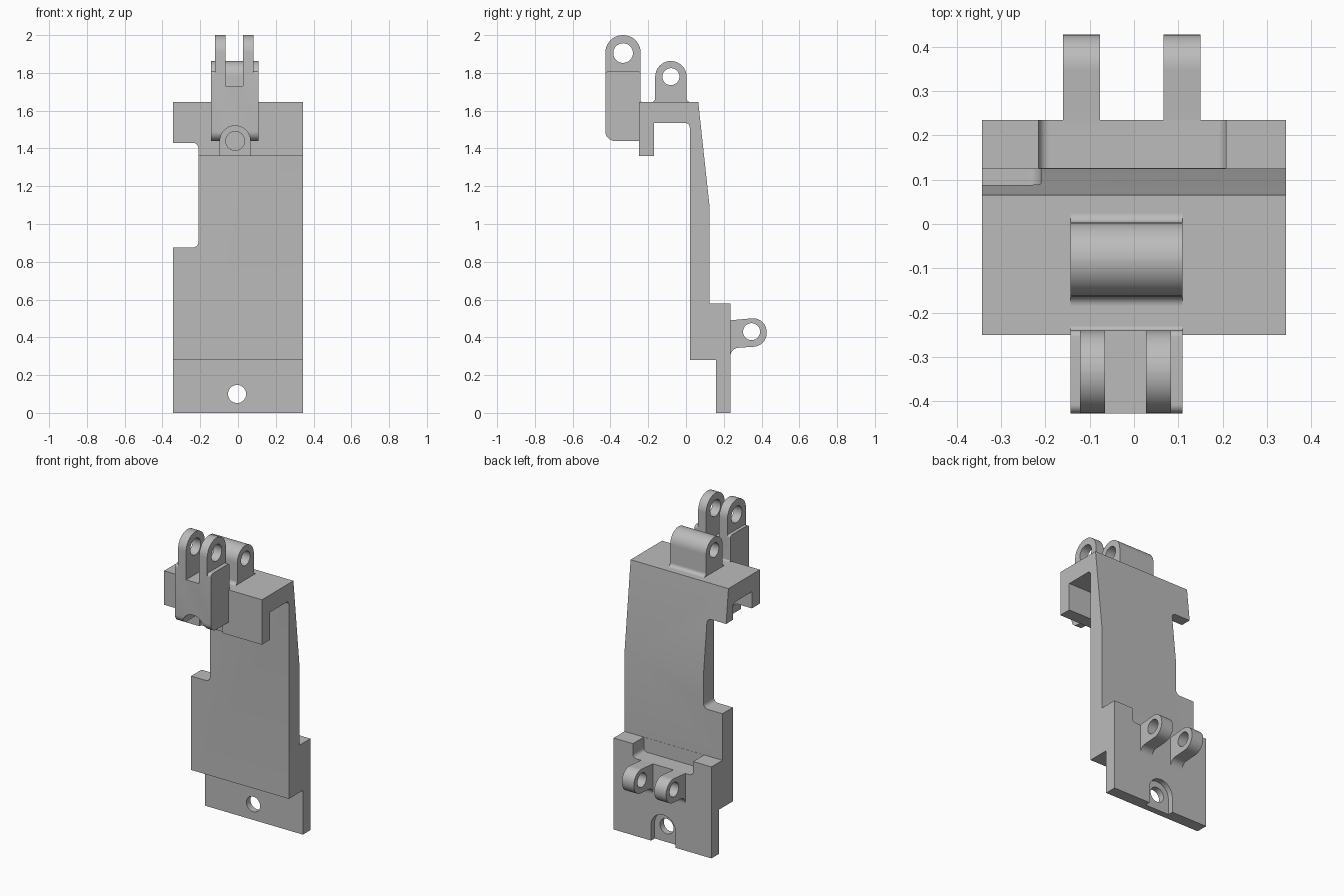
import bpy, bmesh, math
from mathutils import Vector

cube = bpy.data.objects.get("Cube")
if cube:
    bpy.data.objects.remove(cube, do_unlink=True)

grey = bpy.data.materials.new("plain grey")
grey.use_nodes = True
grey.diffuse_color = (0.5, 0.5, 0.5, 1)
grey.node_tree.nodes["Principled BSDF"].inputs["Base Color"].default_value = (0.5, 0.5, 0.5, 1)


def rounded(points, steps=10):
    """Outline whose corners (a, b, radius) become arcs."""
    out = []
    for i, p in enumerate(points):
        c = Vector(p[:2])
        if len(p) == 2:
            out.append(c)
            continue
        u = (Vector(points[i - 1][:2]) - c).normalized()
        v = (Vector(points[(i + 1) % len(points)][:2]) - c).normalized()
        half = u.angle(v) / 2
        centre = c + (u + v).normalized() * (p[2] / math.sin(half))
        start = c + u * (p[2] / math.tan(half)) - centre
        end = c + v * (p[2] / math.tan(half)) - centre
        sweep = start.angle_signed(end)
        for k in range(steps + 1):
            a = -sweep * k / steps
            out.append(centre + Vector((start.x * math.cos(a) - start.y * math.sin(a),
                                        start.x * math.sin(a) + start.y * math.cos(a))))
    return out


def circle(a, b, r, n=40):
    return [(a + r * math.cos(2 * math.pi * k / n), b + r * math.sin(2 * math.pi * k / n))
            for k in range(n)]


def prism(name, points, lo, hi, axis="x"):
    """Extrude a (y, z) outline along x, or an (x, z) outline along y."""
    bm = bmesh.new()
    place = (lambda p: (lo, p[0], p[1])) if axis == "x" else (lambda p: (p[0], lo, p[1]))
    face = bm.faces.new([bm.verts.new(place(p)) for p in rounded(points)])
    ext = bmesh.ops.extrude_face_region(bm, geom=[face])
    moved = [g for g in ext["geom"] if isinstance(g, bmesh.types.BMVert)]
    bmesh.ops.translate(bm, verts=moved,
                        vec=(hi - lo, 0, 0) if axis == "x" else (0, hi - lo, 0))
    bmesh.ops.remove_doubles(bm, verts=bm.verts, dist=1e-5)
    bmesh.ops.recalc_face_normals(bm, faces=bm.faces)
    mesh = bpy.data.meshes.new(name)
    bm.to_mesh(mesh)
    bm.free()
    mesh.materials.append(grey)
    obj = bpy.data.objects.new(name, mesh)
    bpy.context.collection.objects.link(obj)
    return obj


def activate(obj):
    bpy.ops.object.select_all(action="DESELECT")
    obj.select_set(True)
    bpy.context.view_layer.objects.active = obj


def cut(obj, *args):
    """Subtract a prism from an object."""
    cutter = prism("cutter", *args)
    mod = obj.modifiers.new("cut", "BOOLEAN")
    mod.operation, mod.solver, mod.object = "DIFFERENCE", "EXACT", cutter
    activate(obj)
    bpy.ops.object.modifier_apply(modifier=mod.name)
    bpy.data.objects.remove(cutter, do_unlink=True)


def arch(x, z, r, bottom):
    """Round-topped slot outline."""
    c = r * 0.999
    return [(x - r, bottom), (x - r, z + r, c), (x + r, z + r, c), (x + r, bottom)]


parts = []

# Main body: hooked top, tapered plate and stepped foot
body = prism("body_plate", [
    (-0.25, 1.36), (-0.25, 1.645), (0.065, 1.645), (0.125, 1.09), (0.125, 0.58),
    (0.235, 0.58), (0.235, 0), (0.16, 0), (0.16, 0.28), (0.02, 0.28),
    (0.02, 1.535, 0.025), (-0.17, 1.535), (-0.17, 1.36)], -0.343, 0.343)
parts.append(body)
# Side notch
cut(body, [(-0.5, 0.875), (-0.21, 0.875, 0.03), (-0.21, 1.43, 0.03), (-0.5, 1.43)],
    -0.5, 0.5, "y")
# Lowered ledge between the foot corners
cut(body, [(-0.215, 0.7), (-0.215, 0.49, 0.025), (0.208, 0.49, 0.025), (0.208, 0.7)],
    0.126, 0.4, "y")
# Foot hole with arched recess behind it
cut(body, circle(-0.005, 0.1, 0.048), 0.1, 0.4, "y")
cut(body, arch(-0.005, 0.1, 0.085, -0.1), 0.2, 0.4, "y")
# Hook hole with arched recess in front of it
cut(body, circle(-0.015, 1.44, 0.05), -0.4, -0.1, "y")
cut(body, arch(-0.015, 1.44, 0.08, 1.3), -0.4, -0.235, "y")

# Wide lug on top
top_lug = prism("top_lug", [
    (-0.19, 1.63), (-0.19, 1.645), (-0.163, 1.645, 0.022), (-0.163, 1.863, 0.0829),
    (0.003, 1.863, 0.0829), (0.003, 1.645, 0.022), (0.028, 1.645), (0.028, 1.63)],
    -0.143, 0.109)
cut(top_lug, circle(-0.08, 1.78, 0.045), -0.4, 0.4)
parts.append(top_lug)

# Front clevis block
block = prism("front_block", [
    (-0.427, 1.44, 0.05), (-0.427, 1.81, 0.02), (-0.24, 1.81, 0.015),
    (-0.24, 1.645, 0.01), (-0.23, 1.645), (-0.23, 1.44)], -0.143, 0.109)
cut(block, arch(-0.015, 1.44, 0.08, 1.3), -0.6, -0.2, "y")
cut(block, [(-0.065, 1.9), (-0.065, 1.73), (0.027, 1.73), (0.027, 1.9)], -0.6, -0.1, "y")
parts.append(block)

# Front clevis ears
for side, lo, hi in (("right", -0.122, -0.065), ("left", 0.027, 0.083)):
    ear = prism("front_ear_" + side, [
        (-0.427, 1.72), (-0.427, 2.0, 0.0929), (-0.24, 2.0, 0.0929), (-0.24, 1.72)], lo, hi)
    cut(ear, circle(-0.333, 1.905, 0.052), -0.4, 0.4)
    parts.append(ear)

# Rear clevis lugs
for side, lo, hi in (("right", -0.16, -0.077), ("left", 0.066, 0.15)):
    lug = prism("rear_lug_" + side, [
        (0.22, 0.295), (0.235, 0.295), (0.237, 0.342, 0.045), (0.427, 0.355, 0.072),
        (0.427, 0.508, 0.072), (0.235, 0.49), (0.22, 0.49)], lo, hi)
    cut(lug, circle(0.347, 0.43, 0.045), -0.4, 0.4)
    parts.append(lug)

# Smooth the curved surfaces and keep hard edges
for obj in parts:
    activate(obj)
    bpy.ops.object.shade_smooth_by_angle(angle=math.radians(30))
